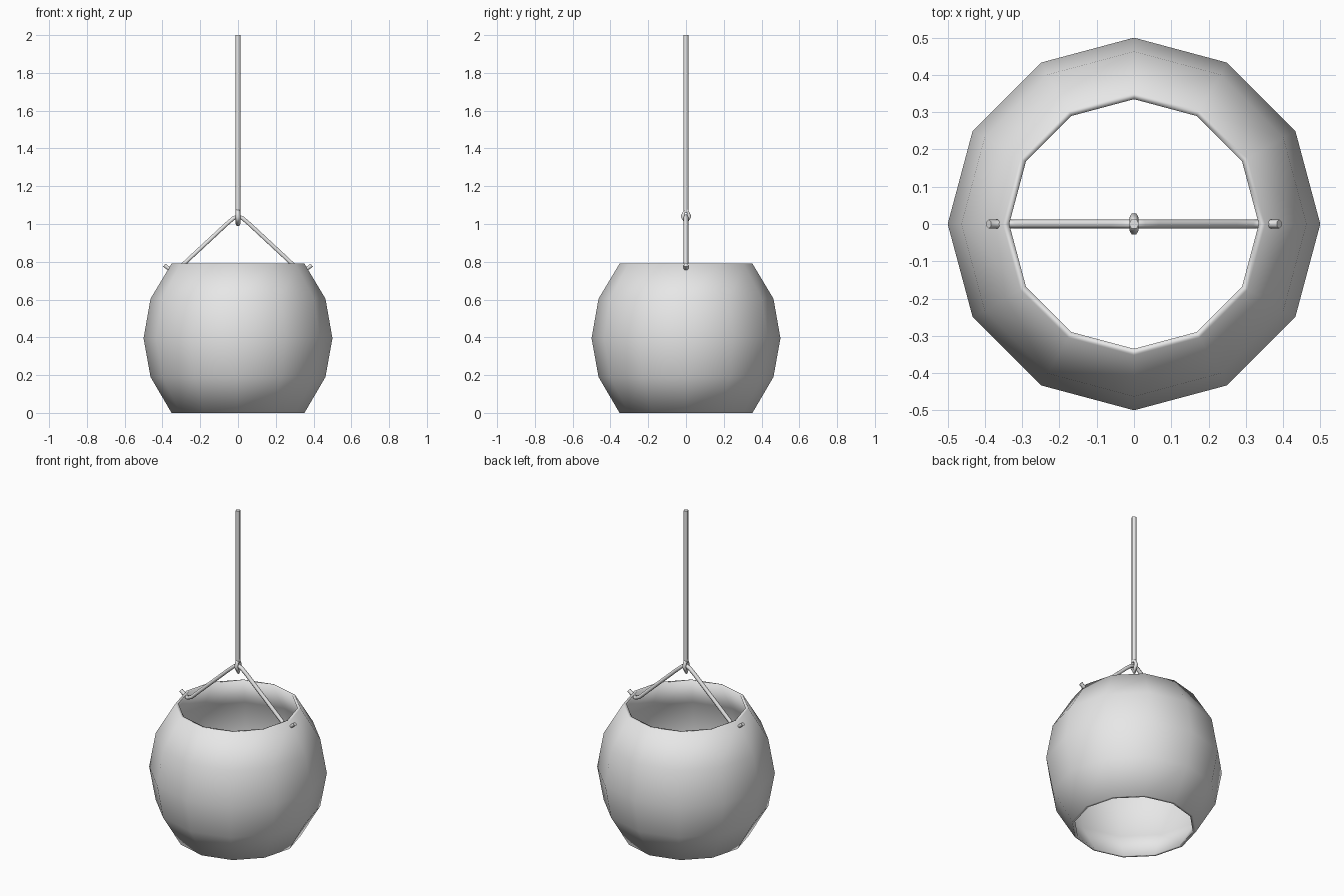
import bpy, bmesh, math

cube = bpy.data.objects.get("Cube")
if cube:
    bpy.data.objects.remove(cube, do_unlink=True)

GREY = (0.8, 0.8, 0.8, 1.0)
mat = bpy.data.materials.new("plain grey")
mat.use_nodes = True
mat.diffuse_color = GREY
bsdf = next(n for n in mat.node_tree.nodes if n.type == 'BSDF_PRINCIPLED')
bsdf.inputs["Base Color"].default_value = GREY


def add_mesh(name, bm):
    """Turn a bmesh into a smooth-shaded object."""
    bmesh.ops.recalc_face_normals(bm, faces=bm.faces)
    for face in bm.faces:
        face.smooth = True
    mesh = bpy.data.meshes.new(name)
    bm.to_mesh(mesh)
    bm.free()
    mesh.materials.append(mat)
    obj = bpy.data.objects.new(name, mesh)
    bpy.context.scene.collection.objects.link(obj)
    return obj


def lathe(name, profile, sides):
    """Spin a closed (radius, height) profile around the z axis."""
    bm = bmesh.new()
    rings = []
    for i in range(sides):
        a = 2 * math.pi * i / sides
        rings.append([bm.verts.new((r * math.cos(a), r * math.sin(a), z))
                      for r, z in profile])
    count = len(profile)
    for i in range(sides):
        here, there = rings[i], rings[(i + 1) % sides]
        for j in range(count):
            k = (j + 1) % count
            bm.faces.new((here[j], there[j], there[k], here[k]))
    return add_mesh(name, bm)


def cord(name, points, radius, cyclic=False):
    """Six-sided cord along a path, as a mesh."""
    curve = bpy.data.curves.new(name + " path", 'CURVE')
    curve.dimensions = '3D'
    curve.bevel_depth = radius
    curve.bevel_resolution = 1
    curve.use_fill_caps = True
    spline = curve.splines.new('POLY')
    spline.points.add(len(points) - 1)
    for p, co in zip(spline.points, points):
        p.co = (*co, 1)
    spline.use_cyclic_u = cyclic
    path = bpy.data.objects.new(name + " path", curve)
    bpy.context.scene.collection.objects.link(path)
    bpy.context.view_layer.update()
    graph = bpy.context.evaluated_depsgraph_get()
    mesh = bpy.data.meshes.new_from_object(path.evaluated_get(graph))
    bm = bmesh.new()
    bm.from_mesh(mesh)
    bpy.data.objects.remove(path, do_unlink=True)
    bpy.data.meshes.remove(mesh)
    bpy.data.curves.remove(curve)
    return add_mesh(name, bm)


# Open twelve-sided shade with a thin wall
outer = [(0.352, 0), (0.463, 0.19), (0.5, 0.395), (0.463, 0.605), (0.352, 0.79)]
inner = [(r - 0.017, z) for r, z in reversed(outer)]
lathe("shade", outer + inner, 12)

# Sling cord: passes through the wall on both sides and peaks in the middle
half = [(0.39, 0, 0.782), (0.345, 0, 0.748), (0.315, 0, 0.762),
        (0.27, 0, 0.805), (0.06, 0, 1.0), (0.025, 0, 1.03)]
mirrored = [(-x, y, z) for x, y, z in reversed(half)]
cord("sling_cord", half + [(0, 0, 1.04)] + mirrored, 0.012)

# Loop that holds the sling, and the long hanging cord
cord("cord_loop", [(0, 0, 1.09), (0, 0.018, 1.04), (0, 0, 1.0), (0, -0.018, 1.04)],
     0.012, cyclic=True)
cord("hanging_cord", [(0, 0, 1.06), (0, 0, 2.0)], 0.014)
